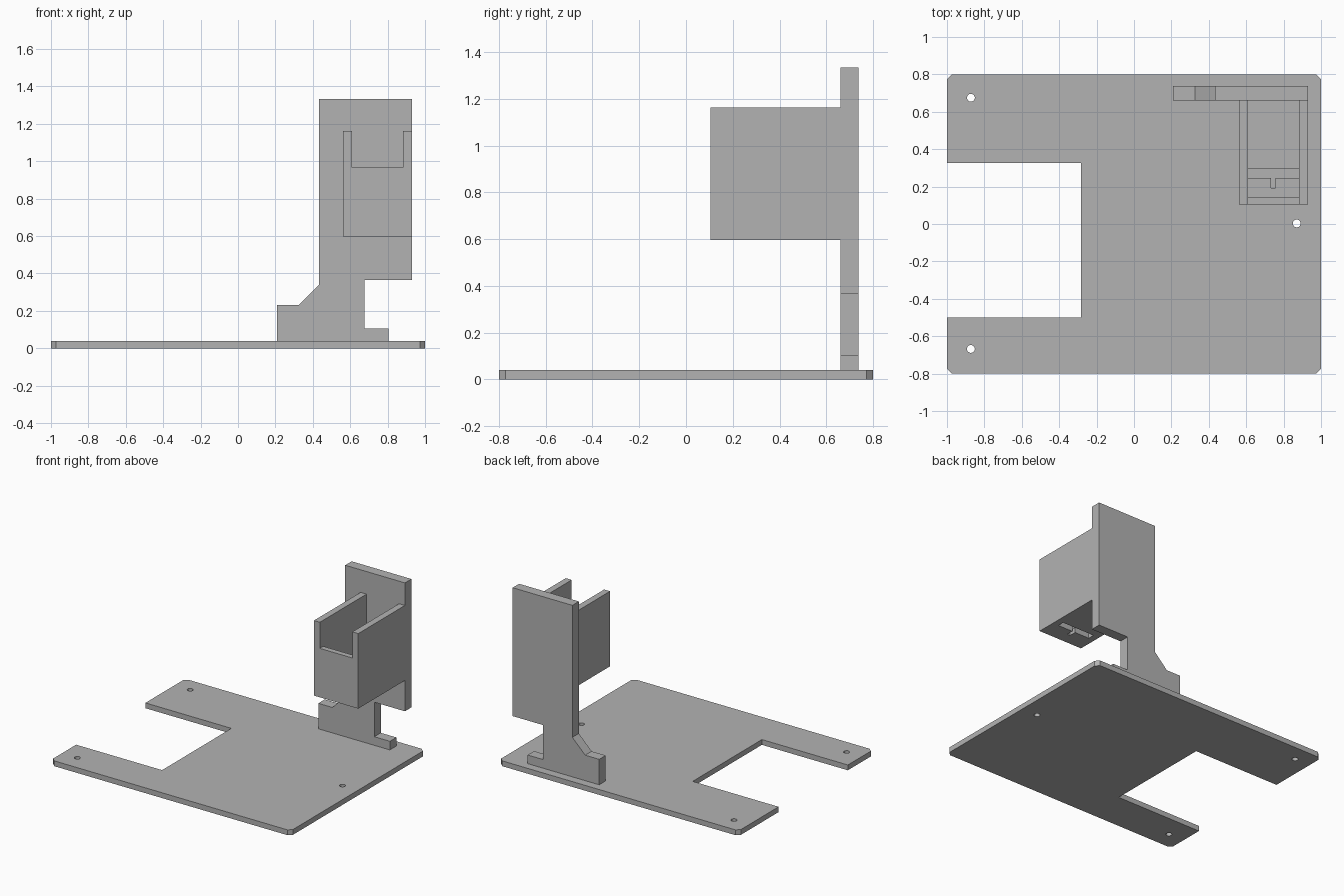
import bpy, bmesh, math
from mathutils import Matrix

if "Cube" in bpy.data.objects:
    bpy.data.objects.remove(bpy.data.objects["Cube"])

gray = bpy.data.materials.new("plain gray")
gray.diffuse_color = (0.45, 0.45, 0.45, 1)
gray.use_nodes = True
gray.node_tree.nodes["Principled BSDF"].inputs["Base Color"].default_value = gray.diffuse_color


def slab(name, loops, thickness, matrix):
    """Extrude an outline (further loops are holes) upward by thickness, then place it."""
    curve = bpy.data.curves.new(name, 'CURVE')
    curve.dimensions = '2D'
    curve.fill_mode = 'BOTH'
    curve.extrude = thickness / 2
    for pts in loops:
        spline = curve.splines.new('POLY')
        spline.points.add(len(pts) - 1)
        for p, (u, v) in zip(spline.points, pts):
            p.co = (u, v, 0, 1)
        spline.use_cyclic_u = True
    temp = bpy.data.objects.new("outline", curve)
    bpy.context.collection.objects.link(temp)
    deps = bpy.context.evaluated_depsgraph_get()
    mesh = bpy.data.meshes.new_from_object(temp.evaluated_get(deps))
    bpy.data.objects.remove(temp)
    bm = bmesh.new()
    bm.from_mesh(mesh)
    bmesh.ops.remove_doubles(bm, verts=bm.verts, dist=1e-5)
    bmesh.ops.translate(bm, verts=bm.verts, vec=(0, 0, thickness / 2))
    bmesh.ops.transform(bm, verts=bm.verts, matrix=matrix)
    bmesh.ops.recalc_face_normals(bm, faces=bm.faces)
    for f in bm.faces:
        f.smooth = False
        f.material_index = 0
    bm.to_mesh(mesh)
    bm.free()
    mesh.name = name
    mesh.materials.clear()
    mesh.materials.append(gray)
    obj = bpy.data.objects.new(name, mesh)
    bpy.context.collection.objects.link(obj)
    return obj


def rect(x0, x1, y0, y1):
    return [(x0, y0), (x1, y0), (x1, y1), (x0, y1)]


def box(name, x0, x1, y0, y1, z0, z1):
    return slab(name, [rect(x0, x1, y0, y1)], z1 - z0, Matrix.Translation((0, 0, z0)))


def circle(cx, cy, r, n=20):
    return [(cx + r * math.cos(2 * math.pi * i / n), cy + r * math.sin(2 * math.pi * i / n))
            for i in range(n)]


# Base plate: chamfered corners, a notch on the left and three screw holes
c = 0.027
outline = [(-1 + c, -0.8), (1 - c, -0.8), (1, -0.8 + c), (1, 0.8 - c), (1 - c, 0.8),
           (-1 + c, 0.8), (-1, 0.8 - c), (-1, 0.325), (-0.283, 0.325),
           (-0.283, -0.5), (-1, -0.5), (-1, -0.8 + c)]
holes = [circle(x, y, 0.021) for x, y in [(-0.872, 0.675), (-0.872, -0.668), (0.87, 0.003)]]
slab("base_plate", [outline] + holes, 0.04, Matrix())

# Upright stand: side profile in x-z, extruded from back to front
profile = [(0.208, 0.04), (0.805, 0.04), (0.805, 0.105), (0.675, 0.105), (0.675, 0.365),
           (0.93, 0.365), (0.93, 1.333), (0.432, 1.333), (0.432, 0.338), (0.325, 0.232),
           (0.208, 0.232)]
slab("upright_stand", [profile], 0.077,
     Matrix.Translation((0, 0.737, 0)) @ Matrix.Rotation(math.pi / 2, 4, 'X'))

# Holder: two side walls, low front wall and a floor split by a T-shaped slot
z0, z1 = 0.597, 1.163
for name, x in (("holder_left_wall", 0.561), ("holder_right_wall", 0.881)):
    box(name, x, x + 0.049, 0.104, 0.66, z0, z1)
box("holder_front_wall", 0.61, 0.881, 0.104, 0.145, z0, 0.966)
box("holder_floor_back", 0.61, 0.881, 0.295, 0.66, z0, z0 + 0.04)
front_floor = [(0.61, 0.145), (0.881, 0.145), (0.881, 0.245), (0.757, 0.245),
               (0.757, 0.193), (0.732, 0.193), (0.732, 0.245), (0.61, 0.245)]
slab("holder_floor_front", [front_floor], 0.04, Matrix.Translation((0, 0, z0)))
